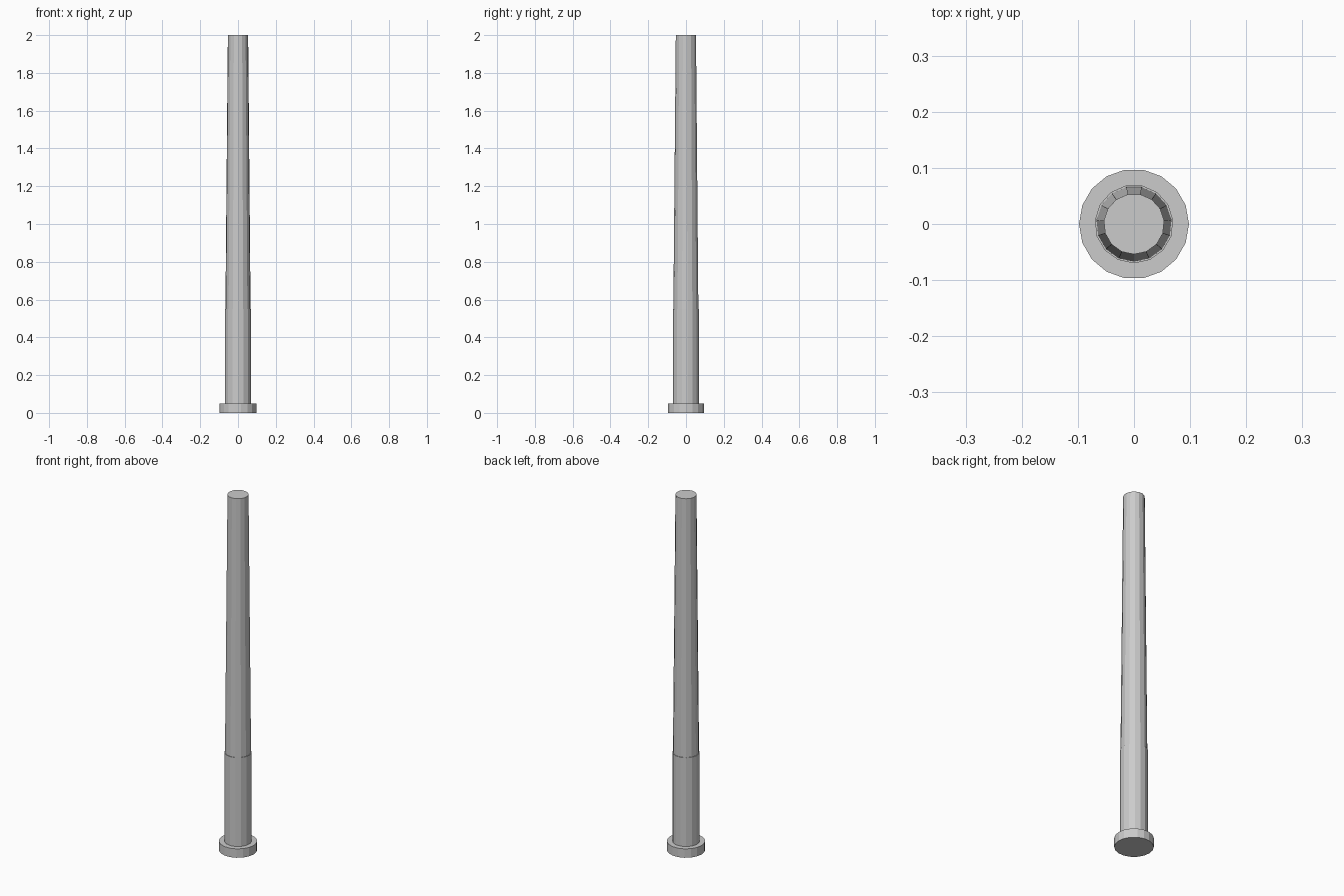
import bpy
import math

cube = bpy.data.objects.get("Cube")
if cube:
    bpy.data.objects.remove(cube, do_unlink=True)

# Single grey material
grey = bpy.data.materials.new("plain grey")
grey.use_nodes = True
colour = (0.6, 0.6, 0.6, 1)
grey.diffuse_color = colour
grey.node_tree.nodes["Principled BSDF"].inputs["Base Color"].default_value = colour


def tapered(name, sides, r_low, r_high, z_low, z_high, turn=0):
    """Upright faceted cylinder or cone section with closed ends."""
    bpy.ops.mesh.primitive_cone_add(
        vertices=sides, radius1=r_low, radius2=r_high, depth=z_high - z_low,
        location=(0, 0, (z_low + z_high) / 2), rotation=(0, 0, turn))
    part = bpy.context.object
    part.name = name
    part.data.materials.append(grey)
    return part


# Round foot, straight sleeve, then the long tapering shaft
tapered("base_disc", 18, 0.098, 0.098, 0, 0.05, math.pi / 18)
tapered("lower_sleeve", 15, 0.07, 0.07, 0.05, 0.55, math.pi)
tapered("tapered_shaft", 15, 0.067, 0.054, 0.55, 2, math.pi)
